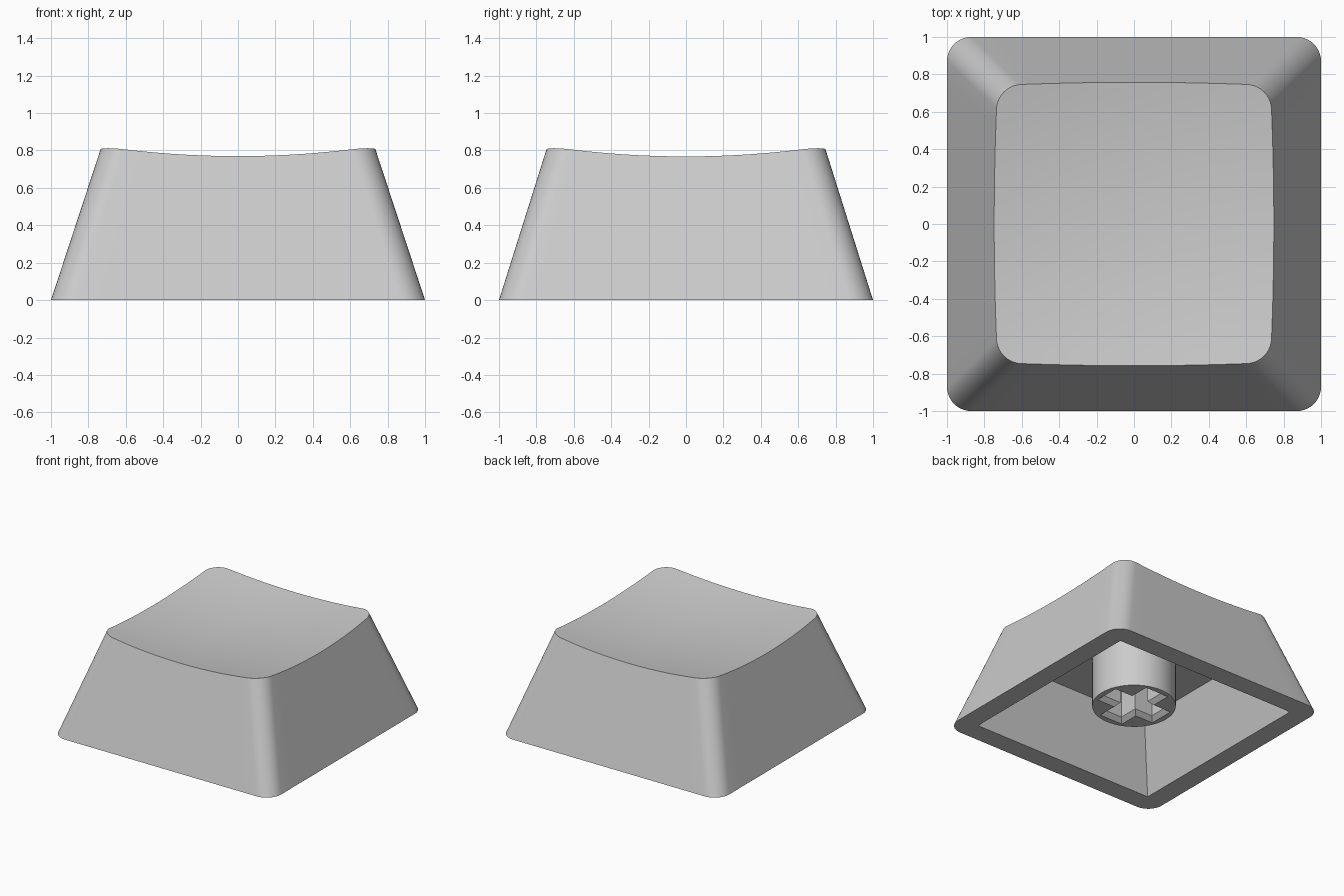
import bpy, bmesh, math

if "Cube" in bpy.data.objects:
    bpy.data.objects.remove(bpy.data.objects["Cube"])

grey = bpy.data.materials.new("light grey plastic")
grey.diffuse_color = (0.6, 0.6, 0.6, 1)
grey.use_nodes = True
grey.node_tree.nodes["Principled BSDF"].inputs["Base Color"].default_value = grey.diffuse_color

SIDE, CORNER = 14, 10          # divisions per straight side and per corner
DISH, CURVE = 0.71, 0.104      # height of dish centre and its curvature
CEILING = 0.528                # height of the cavity roof


def dish(x, y):
    return DISH + CURVE * (x * x + y * y)


def outline(hx, hy, r):
    """Rounded rectangle, always with the same number of points."""
    pts = []
    corners = [(1, 1), (-1, 1), (-1, -1), (1, -1)]
    for q, (sx, sy) in enumerate(corners):
        cx, cy = sx * (hx - r), sy * (hy - r)
        for i in range(CORNER + 1):
            a = math.pi / 2 * (q + i / CORNER)
            pts.append((cx + r * math.cos(a), cy + r * math.sin(a)))
        # straight run towards the next corner
        x0, y0 = pts[-1]
        nx, ny = corners[(q + 1) % 4]
        a = math.pi / 2 * (q + 1)
        x1 = nx * (hx - r) + r * math.cos(a)
        y1 = ny * (hy - r) + r * math.sin(a)
        for i in range(1, SIDE):
            t = i / SIDE
            pts.append((x0 + (x1 - x0) * t, y0 + (y1 - y0) * t))
    return pts


def bridge(bm, a, b):
    """Quads between two closed vertex loops of equal length."""
    for i in range(len(a)):
        j = (i + 1) % len(a)
        bm.faces.new((a[i], a[j], b[j], b[i]))


def make_object(name, bm):
    bmesh.ops.recalc_face_normals(bm, faces=bm.faces)
    mesh = bpy.data.meshes.new(name)
    bm.to_mesh(mesh)
    bm.free()
    mesh.materials.append(grey)
    ob = bpy.data.objects.new(name, mesh)
    bpy.context.collection.objects.link(ob)
    bpy.ops.object.select_all(action='DESELECT')
    bpy.context.view_layer.objects.active = ob
    ob.select_set(True)
    bpy.ops.object.shade_smooth_by_angle(angle=math.radians(30))


# --- Cap: tapered shell with dished top and square cavity ---
bottom = outline(1, 1, 0.13)
upper = outline(0.737, 0.748, 0.13)    # wall outline at z = 0.8
top = []
for (x0, y0), (x1, y1) in zip(bottom, upper):
    z = 0.8
    for _ in range(8):                 # meet the wall with the dish
        x, y = x0 + (x1 - x0) * z / 0.8, y0 + (y1 - y0) * z / 0.8
        z = dish(x, y)
    top.append((x, y, z))

rings = [[(x, y, CEILING) for x, y in outline(0.657, 0.66, 0)],  # ceiling edge
         [(x, y, 0) for x, y in outline(0.834, 0.834, 0)],       # opening
         [(x, y, 0) for x, y in bottom], top]
for k in range(9, 0, -1):              # dish surface rings
    s = k / 10
    rings.append([(x * s, y * s, dish(x * s, y * s)) for x, y, _ in top])

bm = bmesh.new()
loops = [[bm.verts.new(p) for p in ring] for ring in rings]
for a, b in zip(loops, loops[1:]):
    bridge(bm, a, b)
for loop, z in ((loops[0], CEILING), (loops[-1], DISH)):   # ceiling and dish centre
    c = bm.verts.new((0, 0, z))
    for i in range(len(loop)):
        bm.faces.new((loop[i], loop[(i + 1) % len(loop)], c))
bmesh.ops.remove_doubles(bm, verts=bm.verts, dist=1e-5)
make_object("cap", bm)


# --- Stem: round post with a chamfered cross-shaped socket ---
def cross(length, width, z):
    pts = []
    for q in range(4):
        c, s = round(math.cos(q * math.pi / 2)), round(math.sin(q * math.pi / 2))
        for x, y in ((length, -width), (length, width), (width, width)):
            pts.append((x * c - y * s, x * s + y * c, z))
    return pts


def circle(radius, z, n=64):
    return [(radius * math.cos(i * math.tau / n), radius * math.sin(i * math.tau / n), z)
            for i in range(n)]


FOOT, L, W, BEVEL = 0.112, 0.235, 0.072, 0.034
bm = bmesh.new()
post_low, post_high, mouth, throat, socket_top = [
    [bm.verts.new(p) for p in ring] for ring in (
        circle(0.315, FOOT), circle(0.315, CEILING),
        cross(L + BEVEL, W + BEVEL, FOOT), cross(L, W, FOOT + BEVEL), cross(L, W, CEILING))]
bridge(bm, post_low, post_high)
bridge(bm, mouth, throat)
bridge(bm, throat, socket_top)
rim = set(post_low + mouth)
edges = [e for e in bm.edges if e.verts[0] in rim and e.verts[1] in rim]
bmesh.ops.triangle_fill(bm, use_beauty=True, use_dissolve=False, edges=edges)
make_object("stem", bm)
